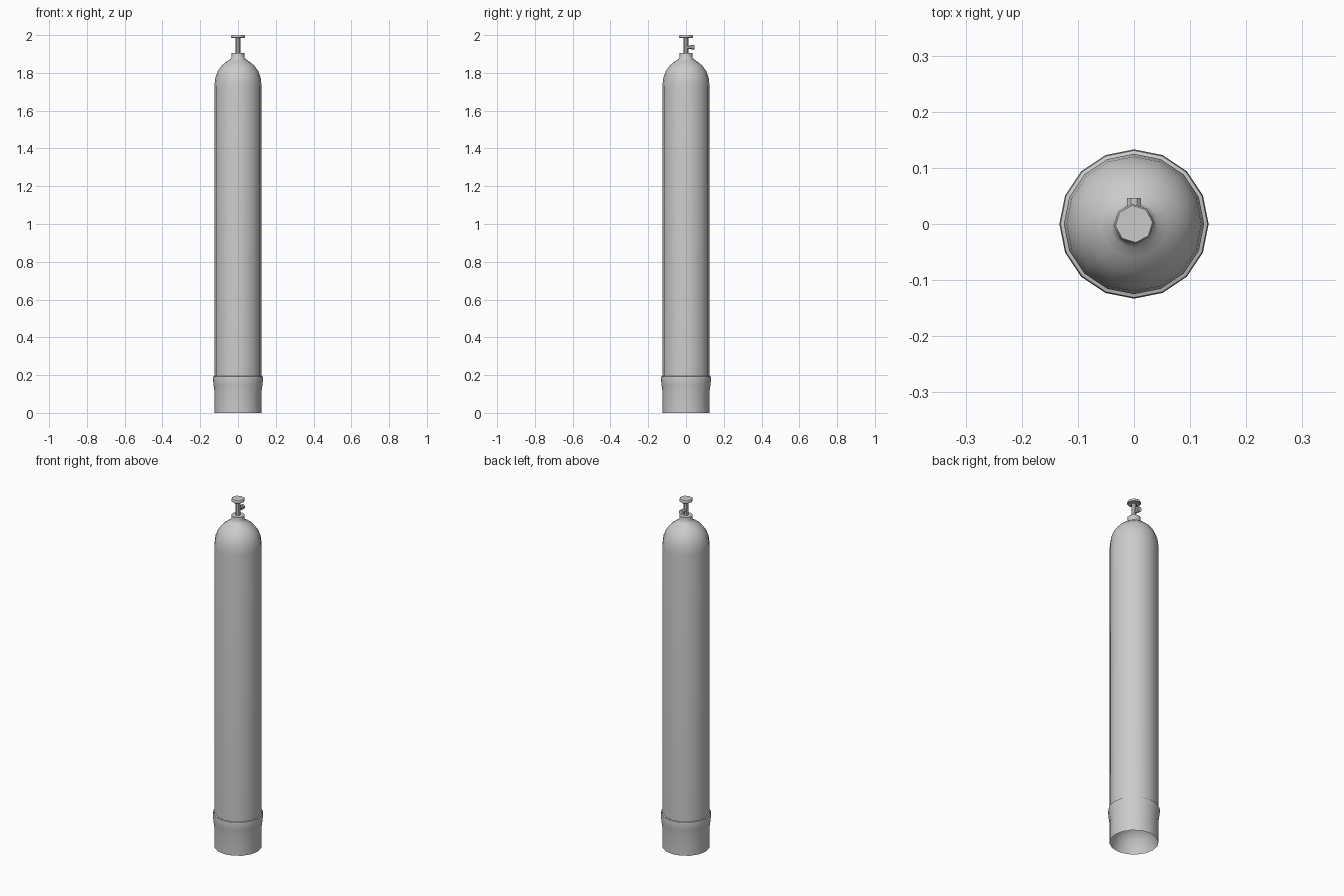
import bpy, bmesh, math
from mathutils import Matrix

if "Cube" in bpy.data.objects:
    bpy.data.objects.remove(bpy.data.objects["Cube"])


def lathe(name, profile, sides, turn=0.0, matrix=None):
    """Revolve (radius, z) points around z; zero radius closes to a point."""
    bm = bmesh.new()
    rings = []
    for r, z in profile:
        if r == 0:
            rings.append([bm.verts.new((0, 0, z))] * sides)
        else:
            angles = [turn + 2 * math.pi * i / sides for i in range(sides)]
            rings.append([bm.verts.new((r * math.cos(a), r * math.sin(a), z)) for a in angles])
    for low, high in zip(rings, rings[1:]):
        for i in range(sides):
            j = (i + 1) % sides
            bm.faces.new(dict.fromkeys((low[i], low[j], high[j], high[i])))
    bmesh.ops.recalc_face_normals(bm, faces=bm.faces)
    if matrix:
        bm.transform(matrix)
    mesh = bpy.data.meshes.new(name)
    bm.to_mesh(mesh)
    bm.free()
    obj = bpy.data.objects.new(name, mesh)
    bpy.context.collection.objects.link(obj)
    bpy.ops.object.select_all(action='DESELECT')
    obj.select_set(True)
    bpy.context.view_layer.objects.active = obj
    bpy.ops.object.shade_smooth_by_angle(angle=math.radians(40))
    return obj


# Tank: hollow underside, straight wall, domed shoulder and neck collar
lathe("tank", [(0, 0.13), (0.06, 0.115), (0.105, 0.07), (0.125, 0),
               (0.125, 1.73), (0.12, 1.775), (0.106, 1.812), (0.085, 1.84),
               (0.06, 1.86), (0.042, 1.872), (0.034, 1.882),
               (0.034, 1.905), (0, 1.905)], 16)

# Foot ring: flared lip wrapped around the bottom of the tank
lathe("foot_ring", [(0.1255, 0), (0.1255, 0.12), (0.129, 0.145), (0.133, 0.18),
                    (0.131, 0.193), (0.125, 0.195)], 16)

# Valve stem and handwheel
lathe("valve_stem", [(0, 1.9), (0.0125, 1.9), (0.0125, 1.987), (0, 1.987)], 8)
lathe("handwheel", [(0, 1.984), (0.033, 1.984), (0.036, 1.987), (0.036, 1.996),
                    (0.033, 2.0), (0, 2.0)], 8, math.radians(5))

# Gas outlet pointing backwards (+y), with a wider nut at its end
to_back = Matrix.Translation((0, 0, 1.936)) @ Matrix.Rotation(-math.pi / 2, 4, 'X')
lathe("outlet", [(0, 0), (0.009, 0), (0.009, 0.026), (0.0135, 0.026),
                 (0.0135, 0.046), (0, 0.046)], 8, math.pi / 8, to_back)
